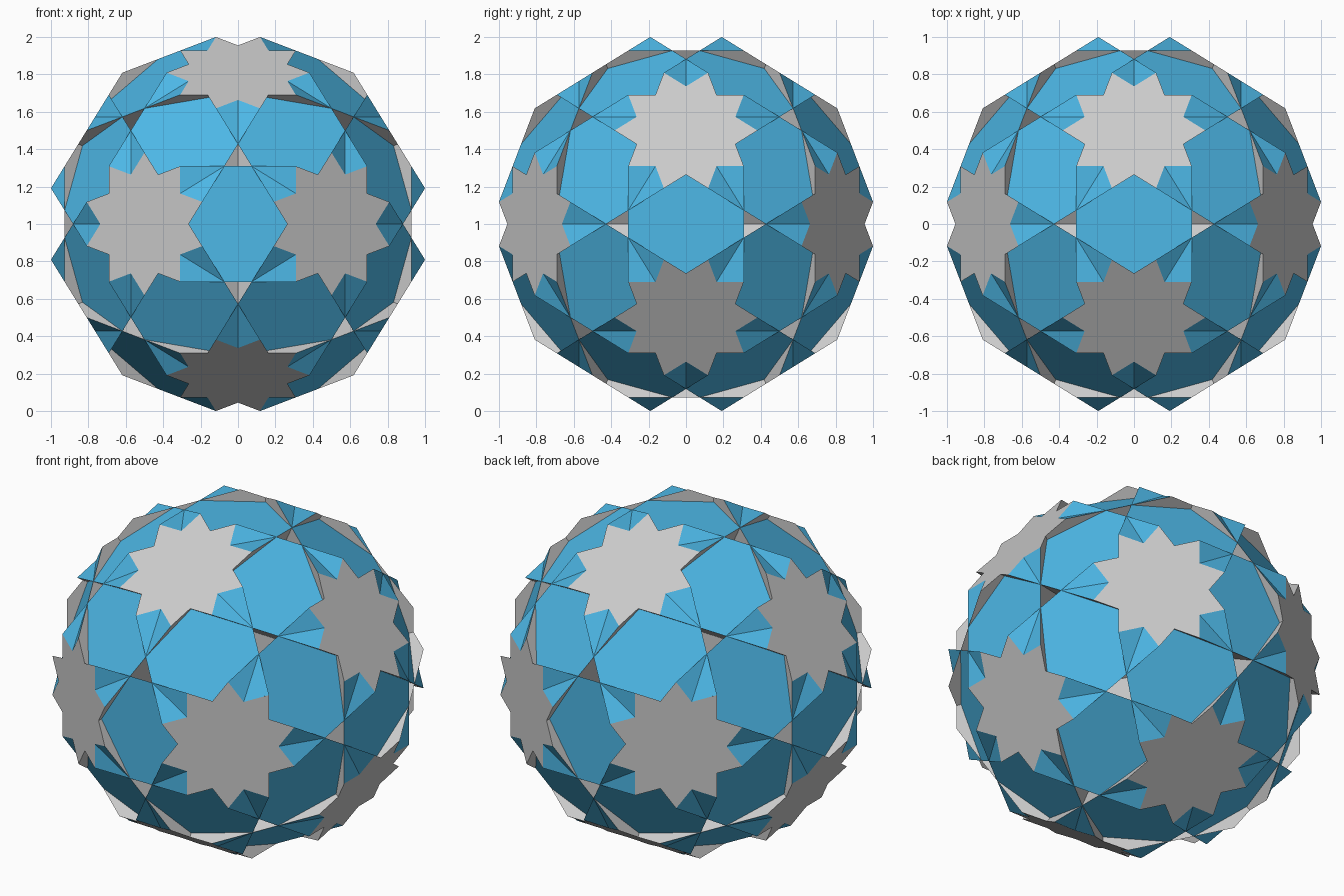
import bpy
import bmesh
from math import sin, cos, pi, sqrt
from mathutils import Vector

if "Cube" in bpy.data.objects:
    bpy.data.objects.remove(bpy.data.objects["Cube"])

PHI = (1 + sqrt(5)) / 2
U = 1 / (2 * PHI)          # half the edge length, solid spans -1..1
CENTRE = Vector((0, 0, 1))
SIGNS = (1, -1)


def cyclic(x, y, z):
    return [Vector(v).normalized() for v in ((x, y, z), (z, x, y), (y, z, x))]


def polygon(bm, axis, ref, dist, radii, count, start):
    """Flat face across an axis, radii alternate around it."""
    e1 = (ref - axis * ref.dot(axis)).normalized()
    e2 = axis.cross(e1)
    verts = []
    for i in range(count):
        a = start + 2 * pi * i / count
        r = radii[i % len(radii)]
        verts.append(bm.verts.new(CENTRE + axis * dist + (e1 * cos(a) + e2 * sin(a)) * r))
    bm.faces.new(verts)


def finish(bm, name, mat=None):
    mesh = bpy.data.meshes.new(name)
    bm.to_mesh(mesh)
    bm.free()
    obj = bpy.data.objects.new(name, mesh)
    bpy.context.collection.objects.link(obj)
    if mat:
        mesh.materials.append(mat)


# Fivefold axes carry stars and decagons, twofold axes carry squares
five = [v for s in SIGNS for t in SIGNS for v in cyclic(PHI * s, 0, t)]
two = [v for s in SIGNS for v in cyclic(s, 0, 0)]
two += [v for s in SIGNS for t in SIGNS for w in SIGNS
        for v in cyclic(PHI * s, t, w / PHI)]

blue = bpy.data.materials.new("blue")
blue.diffuse_color = (0.075, 0.48, 0.80, 1)
blue.use_nodes = True
blue.node_tree.nodes["Principled BSDF"].inputs["Base Color"].default_value = blue.diffuse_color

# Ten-pointed star plates and the large decagons crossing inside
stars, decagons = bmesh.new(), bmesh.new()
tip = 2 * U / PHI
notch = tip * cos(0.3 * pi) / cos(0.2 * pi)
for axis in five:
    ref = max(two[:6], key=axis.dot)
    polygon(stars, axis, ref, U * sqrt(11 - (2 / PHI) ** 2), (notch, tip), 20, 0)
    polygon(decagons, axis, ref, U * sqrt(11 - (2 * PHI) ** 2), (1,), 10, pi / 10)
finish(stars, "star_plates")
finish(decagons, "inner_decagons")

# Blue square plates
squares = bmesh.new()
for axis in two:
    ref = max(five, key=axis.dot)
    polygon(squares, axis, ref, 3 * U, (U * sqrt(2),), 4, pi / 4)
finish(squares, "square_plates", blue)
